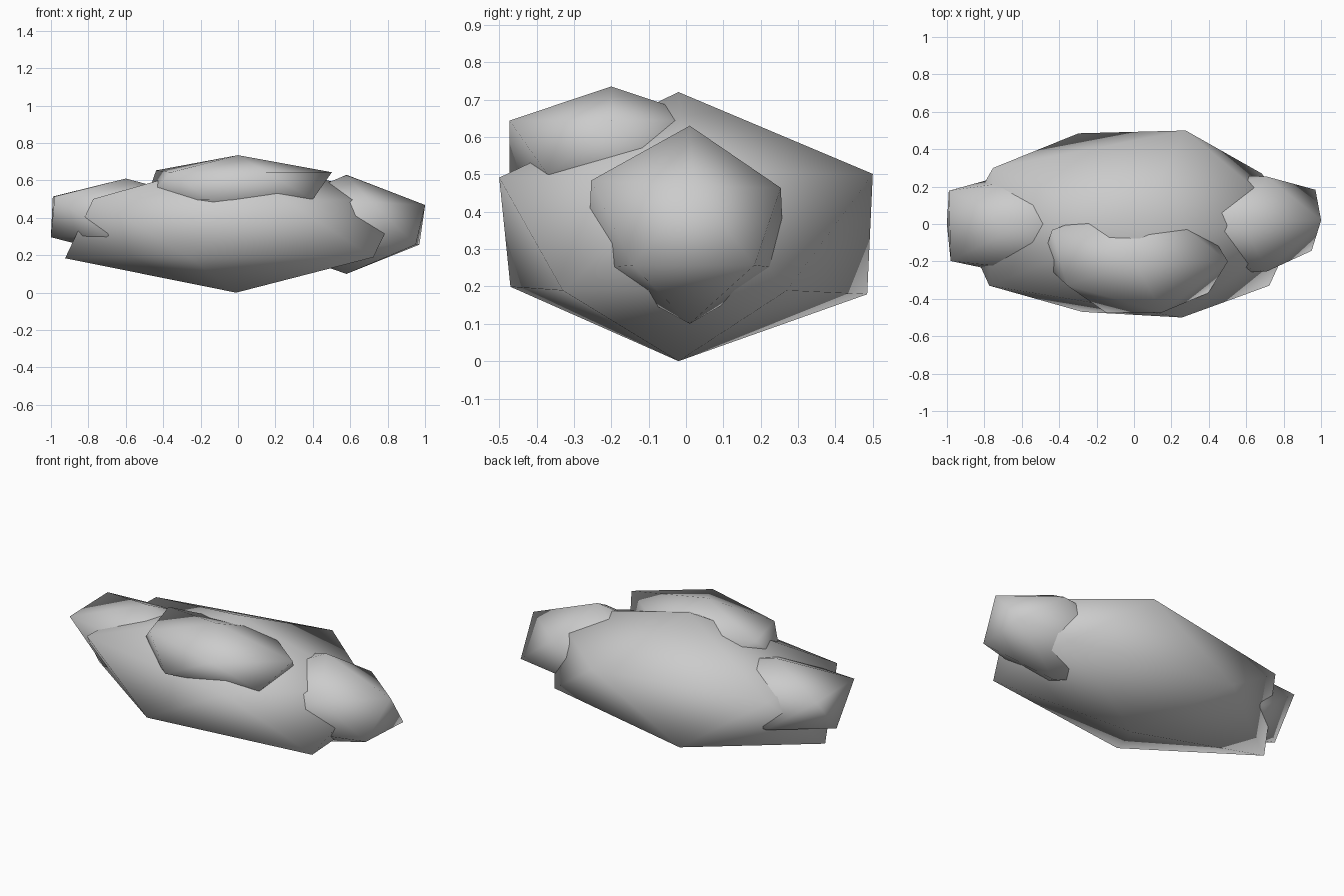
import bpy
import bmesh
from mathutils import Vector

cube = bpy.data.objects.get("Cube")
if cube:
    bpy.data.objects.remove(cube, do_unlink=True)

# One plain stone colour
stone = bpy.data.materials.new("stone_grey")
stone.use_nodes = True
colour = (0.6, 0.6, 0.6, 1.0)
stone.diffuse_color = colour
stone.node_tree.nodes["Principled BSDF"].inputs["Base Color"].default_value = colour

# Corner names in the order of the twelve icosahedron corners
CORNERS = ("bottom",
           "low_right_front", "low_front", "low_left", "low_back", "low_right_back",
           "high_front", "high_left_front", "high_left_back", "high_back", "high_right",
           "top")


def add_rock(name, centre, radii, **nudges):
    """Smooth stretched icosahedron with some corners knocked out of place."""
    mesh = bpy.data.meshes.new(name)
    bm = bmesh.new()
    bmesh.ops.create_icosphere(bm, subdivisions=1, radius=1)
    for corner, vert in zip(CORNERS, bm.verts):
        stretched = Vector(a * b for a, b in zip(vert.co, radii))
        vert.co = Vector(centre) + stretched + Vector(nudges.get(corner, (0, 0, 0)))
    for face in bm.faces:
        face.smooth = True
    bm.to_mesh(mesh)
    bm.free()
    mesh.materials.append(stone)
    rock = bpy.data.objects.new(name, mesh)
    bpy.context.collection.objects.link(rock)
    return rock


# Large central boulder
add_rock("main_rock", (0, 0, 0.36), (1, 0.57, 0.36),
         bottom=(-0.01, -0.02, 0), top=(0, -0.02, 0),
         low_right_front=(0, -0.03, -0.01), low_front=(0, 0.015, 0),
         low_left=(-0.03, 0, -0.015), low_back=(-0.02, 0, -0.02),
         low_right_back=(-0.04, -0.03, -0.01),
         high_front=(-0.02, -0.015, -0.03), high_left_front=(-0.05, -0.03, -0.02),
         high_left_back=(-0.03, 0, -0.02), high_back=(0, 0.015, -0.02),
         high_right=(-0.02, 0, -0.02))

# Boulder at the +x end
add_rock("end_rock_left", (0.58, 0, 0.365), (0.47, 0.31, 0.265),
         bottom=(0, 0.01, 0), top=(0, 0.01, 0),
         low_right_front=(0.03, 0.02, 0.01), low_right_back=(0.05, 0.02, 0.01),
         high_front=(0, 0.01, 0), high_back=(0, -0.01, -0.02),
         high_right=(0, 0.02, -0.015))

# Boulder at the -x end
add_rock("end_rock_right", (-0.58, 0, 0.4), (0.47, 0.3, 0.21),
         top=(-0.02, 0, 0), low_left=(0, 0, -0.01),
         high_left_front=(-0.06, -0.04, 0.02), high_left_back=(-0.07, 0.02, 0.02))

# Flat slab resting on the front of the top
add_rock("top_rock", (0, -0.2, 0.57), (0.55, 0.32, 0.165),
         high_left_front=(0.04, 0.04, 0), high_left_back=(-0.04, 0, 0.01),
         high_right=(0.01, 0, 0))
